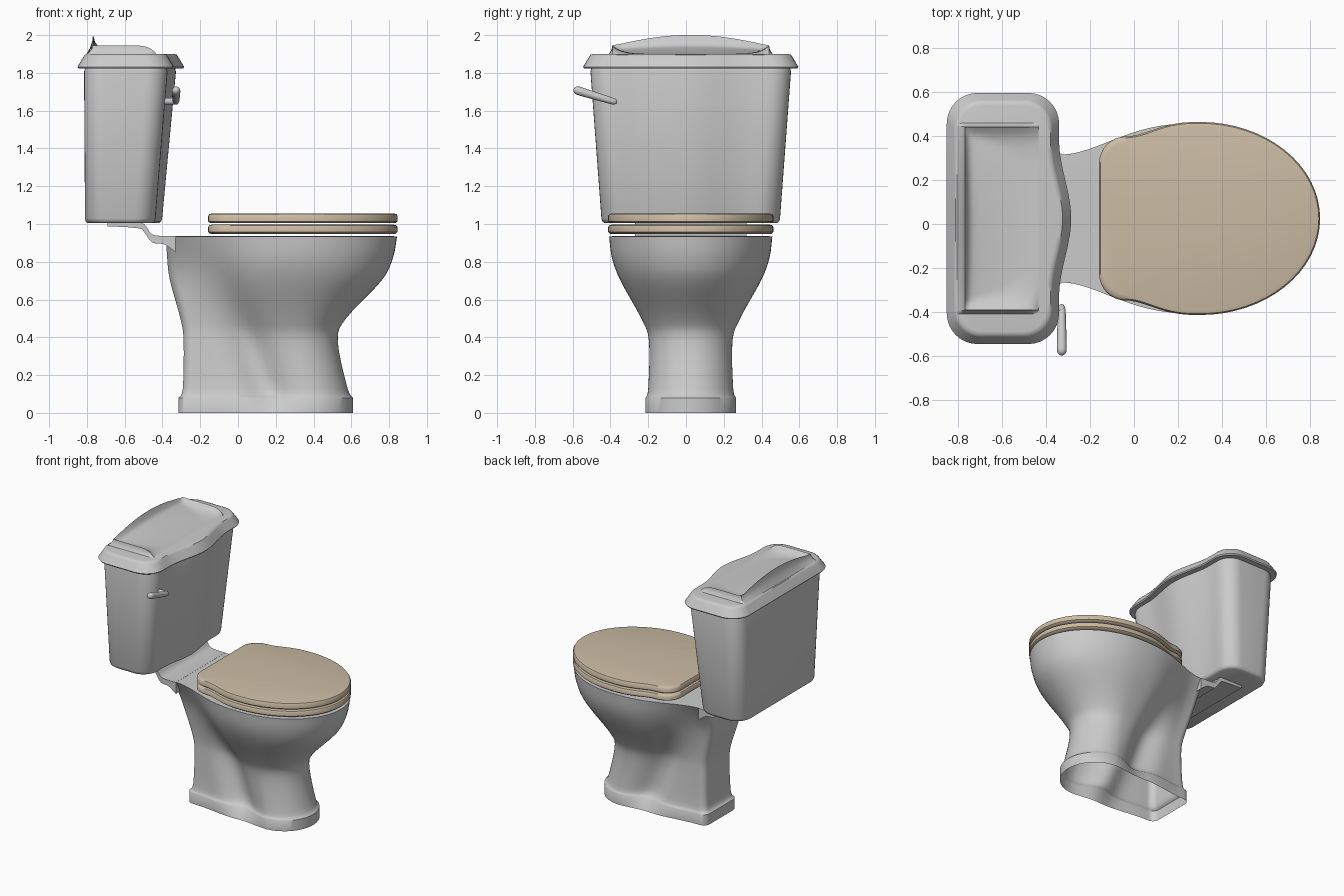
import bpy, bmesh, math
from mathutils import Vector

cube = bpy.data.objects.get("Cube")
if cube:
    bpy.data.objects.remove(cube)

CENTRE = 0.025  # symmetry plane of the whole fixture


def material(name, rgb):
    mat = bpy.data.materials.new(name)
    mat.use_nodes = True
    mat.diffuse_color = (*rgb, 1)
    mat.node_tree.nodes["Principled BSDF"].inputs["Base Color"].default_value = (*rgb, 1)
    return mat


CERAMIC = material("grey ceramic", (0.6, 0.6, 0.6))
TAN = material("tan seat", (0.6, 0.5, 0.37))


def finish(name, bm, mat):
    bmesh.ops.recalc_face_normals(bm, faces=bm.faces)
    mesh = bpy.data.meshes.new(name)
    bm.to_mesh(mesh)
    bm.free()
    mesh.materials.append(mat)
    ob = bpy.data.objects.new(name, mesh)
    bpy.context.collection.objects.link(ob)
    bpy.ops.object.select_all(action="DESELECT")
    ob.select_set(True)
    bpy.context.view_layer.objects.active = ob
    bpy.ops.object.shade_smooth_by_angle(angle=math.radians(42))


def loft(name, rings, mat, start_cap=True, closed=False):
    """Skin a list of equal-length point rings, capped or joined end to end."""
    bm = bmesh.new()
    loops = [[bm.verts.new(point) for point in ring] for ring in rings]
    following = loops[1:] + (loops[:1] if closed else [])
    for lower, upper in zip(loops, following):
        for i in range(len(lower)):
            bm.faces.new((lower[i - 1], lower[i], upper[i], upper[i - 1]))
    if start_cap and not closed:
        bm.faces.new(loops[0])
    if not closed:
        bm.faces.new(loops[-1])
    finish(name, bm, mat)


def smooth(t):
    t = min(max(t, 0), 1)
    return t * t * (3 - 2 * t)


def catmull(points, steps):
    """Smooth rows of values passing through the given control rows."""
    rows = [Vector(p) for p in points]
    padded = rows[:1] + rows + rows[-1:]
    result = []
    for a, b, c, d in zip(padded, padded[1:], padded[2:], padded[3:]):
        for i in range(steps):
            t = i / steps
            result.append(b + t / 2 * ((c - a) + t * (2 * a - 5 * b + 4 * c - d
                                                      + t * (3 * (b - c) + d - a))))
    return result + rows[-1:]


def mirrored(half, z):
    """Close a half outline whose end points lie on the centre line."""
    full = half + [(x, -y) for x, y in half[-2:0:-1]]
    return [(x, y + CENTRE, z) for x, y in full]


def quarter(cx, cy, rx, ry, first, count=8):
    angles = [math.pi / 2 * (first + i / count) for i in range(count + 1)]
    return [(cx + rx * math.cos(a), cy + ry * math.sin(a)) for a in angles]


def egg(z, back, front, half_width, back_width, middle=0.3, r=0.05, pinch=0, pinch_x=0):
    """Elliptical front, sides easing to a square back with rounded corners."""
    half = quarter(middle, 0, front - middle, half_width, 0, 16)
    for i in range(1, 16):
        t = i / 16
        x = middle + (back + r - middle) * t
        y = half_width + (back_width - half_width) * smooth(t ** 1.4)
        half.append((x, y - pinch * math.exp(-((x - pinch_x) / 0.11) ** 2)))
    half += quarter(back + r, back_width - r, r, r, 1) + [(back, 0)]
    return mirrored(half, z)


def bowed_box(z, back, front, half_width, bulge, r):
    """Straight back, rounded corners and a bowed middle on the front."""
    half = []
    for i in range(16):
        y = (half_width - r) * i / 16
        half.append((front - bulge * smooth(y / (0.62 * half_width)), y))
    half += quarter(front - bulge - r, half_width - r, r, r, 0)
    half += quarter(back + r, half_width - r, r, r, 1) + [(back, 0)]
    return mirrored(half, z)


# Pedestal and bowl: foot, swelling shell, rim, then basin
def body_ring(z, back, front, half_width, back_width):
    pinch = 0.075 * smooth(z * 5 + 0.3) * (1 - smooth((z - 0.3) / 0.6))
    return egg(z, back, front, half_width, back_width, 0.37 - 0.07 * smooth(z / 0.45),
               pinch=pinch, pinch_x=0.2 - 0.38 * z)


# height, back, front, half width, half width at the back
shell = catmull([
    (0.08, -0.315, 0.61, 0.24, 0.19),
    (0.13, -0.292, 0.58, 0.225, 0.176),
    (0.38, -0.288, 0.528, 0.221, 0.166),
    (0.5, -0.305, 0.572, 0.262, 0.167),
    (0.7, -0.36, 0.76, 0.372, 0.19),
    (0.82, -0.375, 0.82, 0.417, 0.23),
    (0.935, -0.38, 0.842, 0.432, 0.29)], 4)
body = [body_ring(0, *shell[0][1:])] + [body_ring(*row) for row in shell]
for i in range(6):
    shrink = 0.11 + 0.22 * (i / 5) ** 2
    body.append(egg(0.936 - 0.4 * i / 5, shrink - 0.18, 0.85 - shrink,
                    0.44 - shrink, 0.34 - shrink * 0.9, r=0.03))
loft("pedestal_bowl", body, CERAMIC, start_cap=False)

# Stepped shelf that carries the tank: x, top, bottom
shelf = catmull([(-0.33, 0.936, 0.85), (-0.39, 0.936, 0.892), (-0.455, 0.946, 0.902),
                 (-0.495, 0.998, 0.955), (-0.53, 1.004, 0.978), (-0.69, 1.006, 0.988)], 3)
loft("tank_shelf", [[(x, CENTRE + side * 0.295, z) for side, z in
                     ((-1, low), (1, low), (1, top), (-1, top))]
                    for x, top, low in shelf], CERAMIC)


# Seat ring and lid share one rounded-edge outline
def seat_ring(z, inset):
    return egg(z, inset - 0.158, 0.845 - inset, 0.438 - inset, 0.372 - inset, r=0.12)


def slab(low, high):
    return [seat_ring(low, 0.012), seat_ring(low + 0.01, 0), seat_ring(high - 0.014, 0),
            seat_ring(high - 0.004, 0.006), seat_ring(high, 0.022)]


loft("seat", slab(0.948, 0.997) + [seat_ring(0.997, 0.11), seat_ring(0.948, 0.11)],
     TAN, closed=True)
loft("seat_lid", slab(1.004, 1.056), TAN)


# Tank body, widening towards the top
def tank_section(t, inset):
    return bowed_box(1.005 + 0.817 * t, inset - 0.81 - 0.005 * t, 0.077 * t - 0.404 - inset,
                     0.471 + 0.061 * t - inset, 0.035 + 0.01 * t, 0.11)


loft("tank", [tank_section(0, 0.015), tank_section(0.01, 0.004), tank_section(0.03, 0),
              tank_section(0.98, 0), tank_section(1, 0.005)], CERAMIC)


# Tank lid with sloping rim
def lid_section(z, inset):
    return bowed_box(z, inset - 0.85, -0.285 - inset, 0.57 - inset, 0.055, 0.14 - inset / 2)


loft("tank_lid", [lid_section(1.824, 0.005), lid_section(1.832, 0), lid_section(1.884, 0.031),
                  lid_section(1.896, 0.039), lid_section(1.9, 0.055)], CERAMIC)

# Scooped tray on the lid: arched back crest, low end lips, open front
ROWS, COLUMNS, SKIRT = 28, 36, 3
bm = bmesh.new()
grid = []
for i in range(-SKIRT, ROWS + 1):
    u = max(i, 0) / ROWS
    row = []
    for j in range(-SKIRT, COLUMNS + SKIRT + 1):
        v = 2 * min(max(j, 0), COLUMNS) / COLUMNS - 1
        behind = max(-i, 0) / SKIRT
        beside = max(-j, j - COLUMNS, 0) / SKIRT
        crest = 0.045 + 0.055 * (1 - v * v) ** 1.2
        scoop = crest * (0.55 * math.exp(-30 * u) + 0.45 * (1 - u) ** 2)
        lip = 0.045 * math.exp(9 * abs(v) - 9) * (1 - u ** 10)
        height = (max(scoop, lip) + 0.003) * (1 - max(behind, beside))
        row.append(bm.verts.new((0.335 * u - 0.768 - 0.035 * behind ** 2,
                                 CENTRE + v * (0.415 + 0.02 * beside ** 2), 1.898 + height)))
    grid.append(row)
for near, far in zip(grid, grid[1:]):
    for j in range(len(near) - 1):
        bm.faces.new((near[j], near[j + 1], far[j + 1], far[j]))
finish("lid_tray", bm, CERAMIC)


# Flush lever: tapered round bars with rounded ends
def bar(name, start, end, thin, thick, sides=16, steps=14):
    a, b = Vector(start), Vector(end)
    across = (b - a).orthogonal().normalized()
    other = (b - a).normalized().cross(across)
    rings = []
    for i in range(steps + 1):
        t = (1 - math.cos(math.pi * i / steps)) / 2
        radius = (thin + (thick - thin) * t) * max(1 - abs(2 * t - 1) ** 12, 0.05) ** 0.5
        turns = [math.tau * k / sides for k in range(sides)]
        rings.append([a.lerp(b, t) + radius * (math.cos(w) * across + math.sin(w) * other)
                      for w in turns])
    loft(name, rings, CERAMIC)


bar("flush_lever", (-0.328, -0.365, 1.643), (-0.328, -0.595, 1.713), 0.017, 0.024)
bar("lever_stem", (-0.4, -0.385, 1.65), (-0.315, -0.385, 1.65), 0.018, 0.018)
